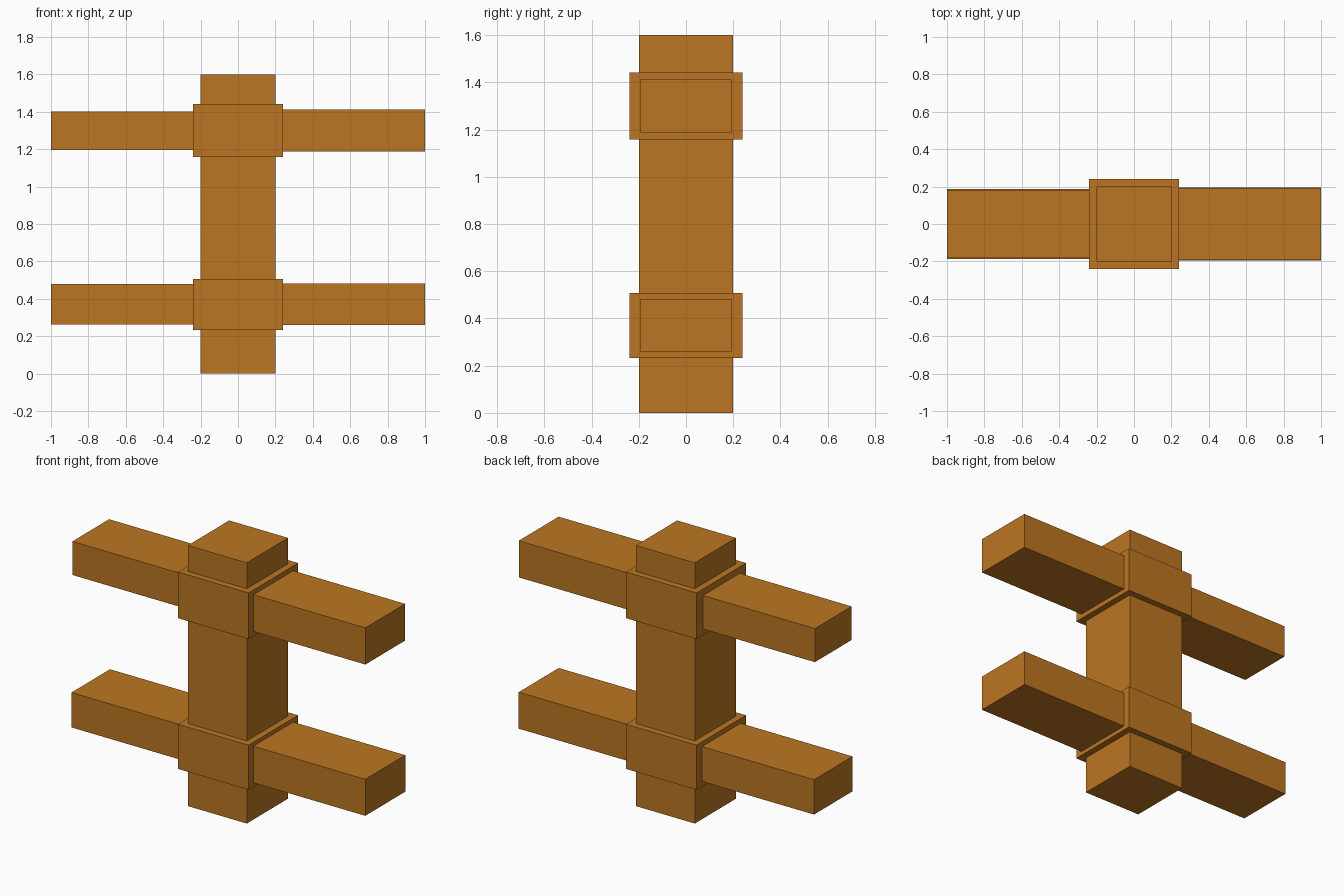
import bpy
import bmesh

if "Cube" in bpy.data.objects:
    bpy.data.objects.remove(bpy.data.objects["Cube"])

wood = bpy.data.materials.new("brown wood")
wood.diffuse_color = (0.50, 0.18, 0.016, 1.0)
wood.use_nodes = True
wood.node_tree.nodes["Principled BSDF"].inputs["Base Color"].default_value = wood.diffuse_color


def box(name, x, y, z):
    """Box from (min, max) ranges on each axis."""
    bm = bmesh.new()
    bmesh.ops.create_cube(bm, size=1.0)
    for v in bm.verts:
        v.co = [r[0] + (c + 0.5) * (r[1] - r[0]) for c, r in zip(v.co, (x, y, z))]
    mesh = bpy.data.meshes.new(name)
    bm.to_mesh(mesh)
    bm.free()
    mesh.materials.append(wood)
    obj = bpy.data.objects.new(name, mesh)
    bpy.context.collection.objects.link(obj)
    return obj


# Central post
box("post", (-0.2, 0.2), (-0.2, 0.2), (0, 1.6))

# Per level: collar heights, then half depth and heights of each rail
levels = {
    "lower": ((0.233, 0.507), (0.187, 0.264, 0.478), (0.194, 0.259, 0.483)),
    "upper": ((1.158, 1.441), (0.178, 1.196, 1.402), (0.193, 1.187, 1.412)),
}
for level, (collar_z, left, right) in levels.items():
    # Collar wrapped round the post
    box(level + "_collar", (-0.24, 0.24), (-0.24, 0.24), collar_z)
    # Rails on both sides, slightly sunk into the collar
    box(level + "_left_rail", (-1, -0.22), (-left[0], left[0]), left[1:])
    box(level + "_right_rail", (0.22, 1), (-right[0], right[0]), right[1:])
